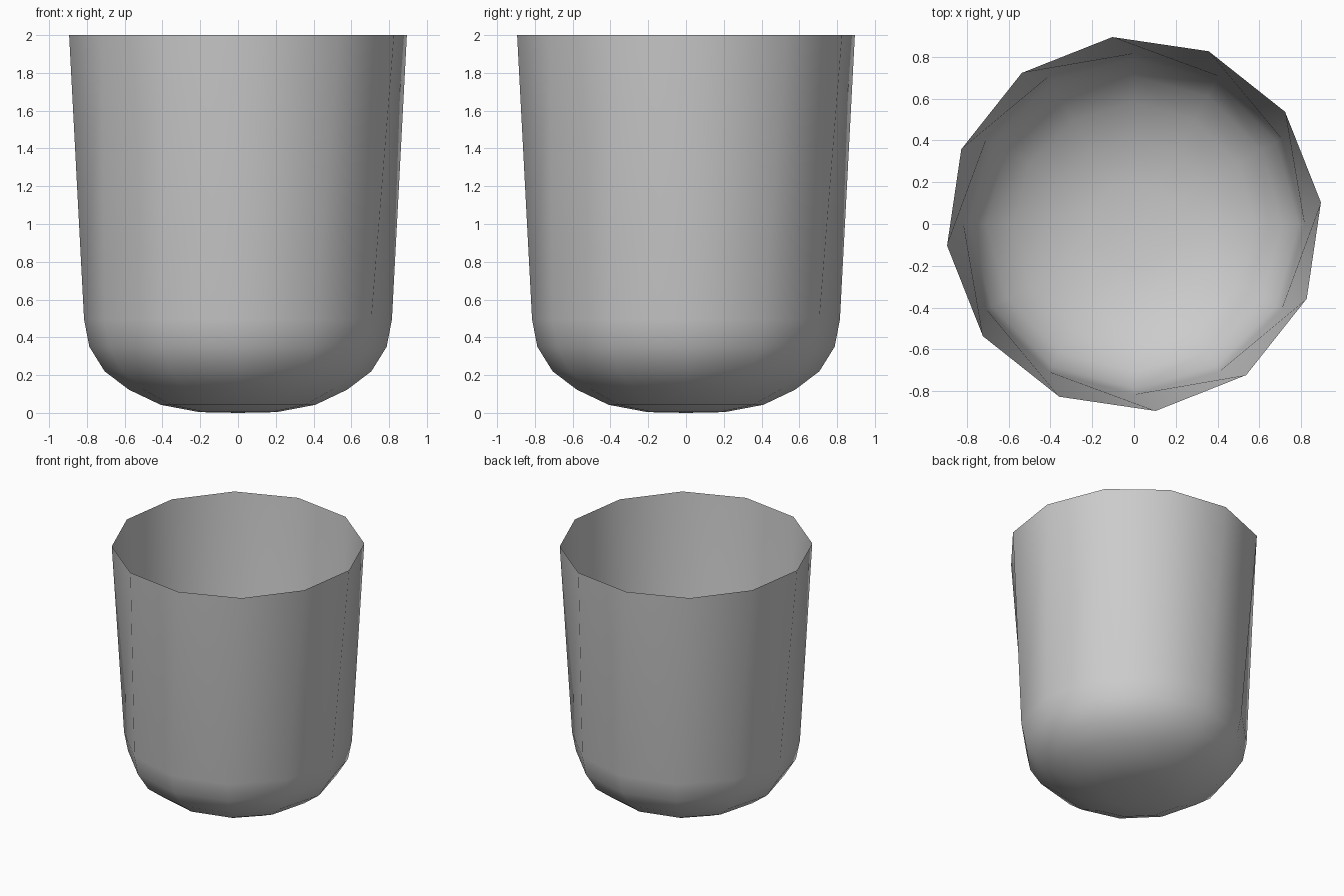
import bpy, bmesh
from math import cos, sin, radians

if "Cube" in bpy.data.objects:
    bpy.data.objects.remove(bpy.data.objects["Cube"])

SIDES = 12
# (radius, height, twist in degrees) from the base up to the rim
PROFILE = [(0.205, 0.004, 0), (0.41, 0.043, 0), (0.578, 0.123, 0),
           (0.706, 0.22, 0), (0.787, 0.35, 0), (0.815, 0.495, 0),
           (0.90, 2.0, 6.6)]

bm = bmesh.new()
rings = []
for r, z, twist in PROFILE:
    angles = [radians(360 * i / SIDES + twist) for i in range(SIDES)]
    rings.append([bm.verts.new((r * cos(a), r * sin(a), z)) for a in angles])

# Base fan
pole = bm.verts.new((0, 0, 0))
for i in range(SIDES):
    bm.faces.new((pole, rings[0][(i + 1) % SIDES], rings[0][i]))

# Rounded bowl and slightly twisted wall, folded along the long diagonals
for low, high in zip(rings, rings[1:]):
    for i in range(SIDES):
        j = (i + 1) % SIDES
        if high is rings[-1]:
            bm.faces.new((low[i], low[j], high[j]))
            bm.faces.new((low[i], high[j], high[i]))
        else:
            bm.faces.new((low[i], low[j], high[j], high[i]))

for f in bm.faces:
    f.smooth = True

mesh = bpy.data.meshes.new("cup")
bm.to_mesh(mesh)
bm.free()
cup = bpy.data.objects.new("cup", mesh)
bpy.context.collection.objects.link(cup)
